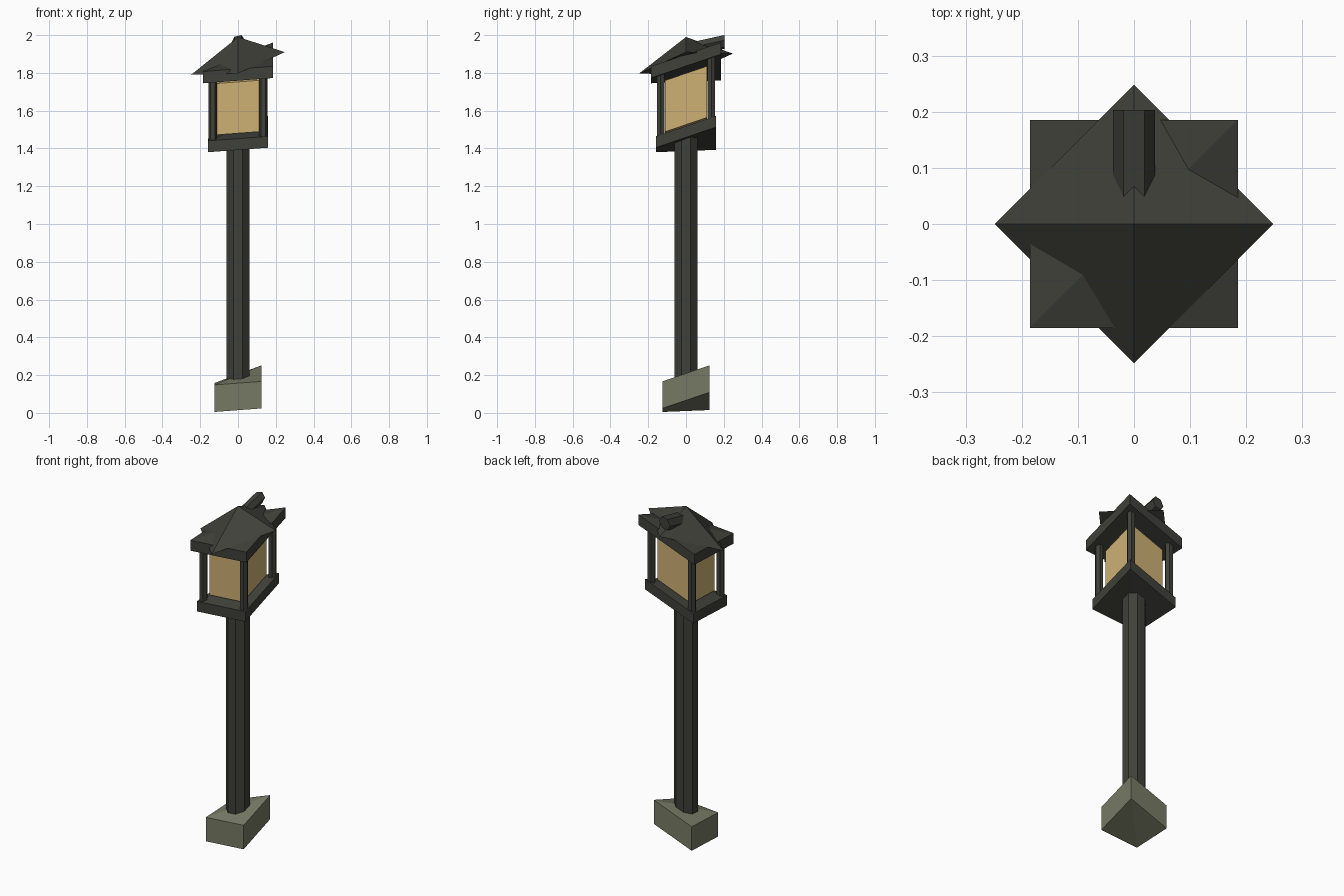
import bpy, math

if "Cube" in bpy.data.objects:
    bpy.data.objects.remove(bpy.data.objects["Cube"])


def material(name, rgb):
    m = bpy.data.materials.new(name)
    m.diffuse_color = (*rgb, 1)
    m.use_nodes = True
    m.node_tree.nodes["Principled BSDF"].inputs["Base Color"].default_value = m.diffuse_color
    return m


DARK = material("dark_painted_wood", (0.050, 0.052, 0.041))
STONE = material("grey_green_stone", (0.185, 0.195, 0.130))
GLOW = material("warm_lamp_panel", (0.62, 0.44, 0.175))


def build(name, verts, faces, mat):
    me = bpy.data.meshes.new(name)
    me.from_pydata(verts, [], faces)
    me.materials.append(mat)
    ob = bpy.data.objects.new(name, me)
    bpy.context.collection.objects.link(ob)
    return ob


def warped_box(name, a, z, h, mat):
    """Square slab whose corners are lifted unevenly, creased front-left to back-right."""
    corners = [(-a, -a, 0), (a, -a, .15 * a), (a, a, .83 * a), (-a, a, .08 * a)]
    verts = [(x, y, z + lift + dz) for dz in (0, h) for x, y, lift in corners]
    faces = [(0, 2, 1), (0, 3, 2), (4, 5, 6), (4, 6, 7)]
    faces += [(i, (i + 1) % 4, (i + 1) % 4 + 4, i + 4) for i in range(4)]
    build(name, verts, faces, mat)


def prism(name, n, r, cx, cy, z0, z1, turn, mat):
    """Upright post with sheared ends."""
    verts = []
    for z in (z0, z1):
        for i in range(n):
            t = turn + math.tau * i / n
            x, y = r * math.cos(t), r * math.sin(t)
            verts.append((cx + x, cy + y, z + .24 * x + .21 * y))
    faces = [tuple(range(n))[::-1], tuple(range(n, 2 * n))]
    faces += [(i, (i + 1) % n, (i + 1) % n + n, i + n) for i in range(n)]
    build(name, verts, faces, mat)


# Stone foot and main post
warped_box("stone_base", .125, .005, .143, STONE)
prism("main_post", 8, .0656, 0, 0, .1, 1.44, math.pi / 8, DARK)

# Lantern: floor, glowing box, upper plate
warped_box("lantern_floor", .16, 1.38, .06, DARK)
warped_box("lamp_box", .11, 1.472, .272, GLOW)
warped_box("upper_plate", .185, 1.745, .062, DARK)

# Four corner posts
for label, sx, sy, lift in (("front_left", -1, -1, 0), ("front_right", 1, -1, .02),
                            ("back_right", 1, 1, .11), ("back_left", -1, 1, .01)):
    prism(label + "_corner_post", 6, .023, .134 * sx, .134 * sy,
          1.43 + lift, 1.775 + lift, 0, DARK)

# Tilted four-sided roof
build("roof", [(-.248, 0, 1.79), (0, -.248, 1.797), (.248, 0, 1.91), (0, .248, 1.902), (0, 0, 1.99)],
      [(3, 2, 1, 0)] + [(i, (i + 1) % 4, 4) for i in range(4)], DARK)

# Hexagonal beam sticking out at the back of the roof
ring = [(.037 * math.cos(math.tau * i / 6), .037 * math.sin(math.tau * i / 6)) for i in range(6)]
verts = [(x, y, 1.964 + w + .24 * x + .22 * (y - .203)) for y in (.01, .203) for x, w in ring]
faces = [tuple(range(6)), tuple(range(11, 5, -1))]
faces += [(i, i + 6, (i + 1) % 6 + 6, (i + 1) % 6) for i in range(6)]
build("roof_beam", verts, faces, DARK)
